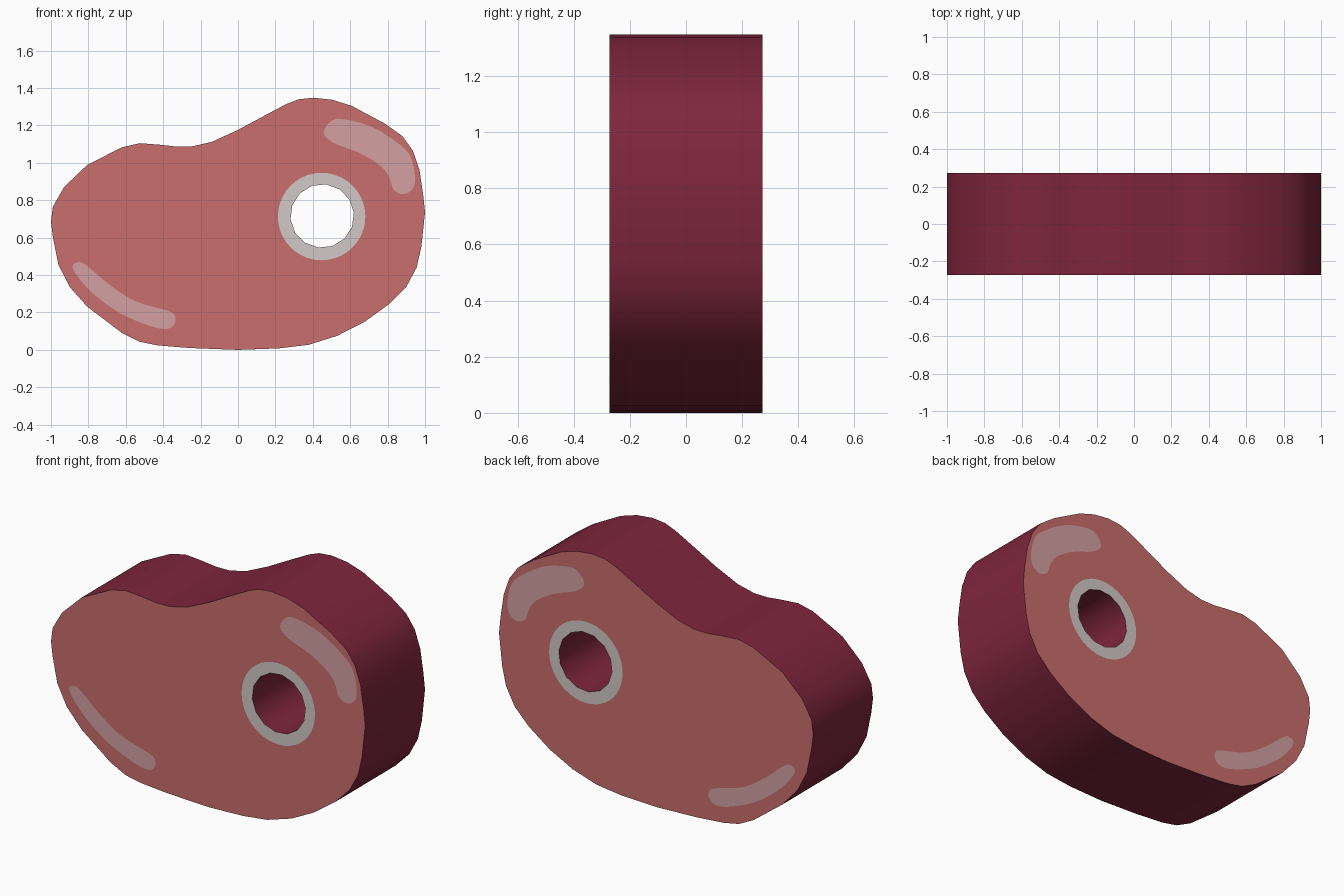
import bpy, bmesh, math
from mathutils import Vector
from mathutils.geometry import tessellate_polygon

if "Cube" in bpy.data.objects:
    bpy.data.objects.remove(bpy.data.objects["Cube"])

D = 0.272  # half thickness


def material(name, rgb):
    m = bpy.data.materials.new(name)
    m.diffuse_color = (*rgb, 1)
    m.use_nodes = True
    m.node_tree.nodes["Principled BSDF"].inputs["Base Color"].default_value = m.diffuse_color
    return m


MEAT = material("meat_pink", (0.578, 0.156, 0.150))
RIND = material("dark_red_rind", (0.209, 0.019, 0.045))
BONE = material("bone_grey", (0.645, 0.578, 0.571))
FAT = material("pale_fat", (0.658, 0.352, 0.356))


def circle(x, z, r, n, turn=0.0):
    """Counter-clockwise loop seen from the front."""
    return [(x + r * math.cos(turn + 2 * math.pi * i / n),
             z + r * math.sin(turn + 2 * math.pi * i / n)) for i in range(n)]


def smooth_loop(pts, steps=3):
    """Closed Catmull-Rom curve through the points."""
    out, n = [], len(pts)
    for i in range(n):
        a, b, c, d = (Vector(pts[(i + k) % n]) for k in (-1, 0, 1, 2))
        for s in range(steps):
            t = s / steps
            p = 0.5 * (2 * b + (c - a) * t + (2 * a - 5 * b + 4 * c - d) * t ** 2
                       + (3 * b - a - 3 * c + d) * t ** 3)
            out.append((p.x, p.y))
    return out


def build(name, mats, loops, walls=()):
    """Flat front and back faces (first loop minus the rest) plus walls along loops."""
    bm = bmesh.new()
    flat = [p for loop in loops for p in loop]
    tris = tessellate_polygon([[Vector((x, z, 0)) for x, z in loop] for loop in loops])
    for side in (-1, 1):
        vs = [bm.verts.new((x, side * D, z)) for x, z in flat]
        for tri in tris:
            f = bm.faces.new([vs[i] for i in tri])
            f.normal_update()
            if f.normal.y * side < 0:
                f.normal_flip()
    for loop in walls:
        fr = [bm.verts.new((x, -D, z)) for x, z in loop]
        bk = [bm.verts.new((x, D, z)) for x, z in loop]
        for i in range(len(loop)):
            j = (i + 1) % len(loop)
            f = bm.faces.new((fr[i], fr[j], bk[j], bk[i]))
            f.material_index = 1
            f.smooth = True
    me = bpy.data.meshes.new(name)
    bm.to_mesh(me)
    bm.free()
    for m in mats:
        me.materials.append(m)
    ob = bpy.data.objects.new(name, me)
    bpy.context.collection.objects.link(ob)
    return ob


# Steak outline, clockwise from the left tip
outline = [(-1, .685), (-.99, .765), (-.93, .87), (-.805, .99), (-.62, 1.083),
           (-.525, 1.105), (-.42, 1.097), (-.33, 1.087), (-.245, 1.088), (-.14, 1.112),
           (0, 1.176), (.15, 1.257), (.26, 1.315), (.325, 1.34), (.405, 1.348),
           (.505, 1.337), (.607, 1.305), (.785, 1.21), (.88, 1.142), (.935, 1.065),
           (.97, .963), (.99, .83), (1, .735), (.98, .55), (.955, .44), (.90, .337),
           (.81, .246), (.677, .15), (.53, .075), (.377, .027), (.22, .008), (0, 0),
           (-.26, .01), (-.43, .024), (-.525, .043), (-.62, .09), (-.805, .23),
           (-.90, .337), (-.96, .455), (-.99, .604)]

# Fat streaks near the upper right and lower left edges
upper = smooth_loop([(.457, 1.16), (.5, 1.225), (.57, 1.232), (.715, 1.193), (.853, 1.107),
                     (.917, 1.043), (.944, .952), (.94, .872), (.89, .832), (.832, .856),
                     (.81, .92), (.762, .984), (.65, 1.053), (.516, 1.104)])
lower = smooth_loop([(-.885, .444), (-.858, .468), (-.815, .455), (-.687, .348),
                     (-.553, .262), (-.393, .214), (-.345, .193), (-.334, .155),
                     (-.356, .12), (-.404, .112), (-.489, .134), (-.634, .198),
                     (-.767, .294), (-.848, .38)])

# Bone ring and the hole through it
ring = circle(.447, .713, .234, 40)
hole = circle(.45, .716, .17, 14, 0.1)

build("steak_body", [MEAT, RIND], [outline, ring, upper, lower], [outline, hole])
build("bone_ring", [BONE], [ring, hole])
build("upper_fat_streak", [FAT], [upper])
build("lower_fat_streak", [FAT], [lower])
